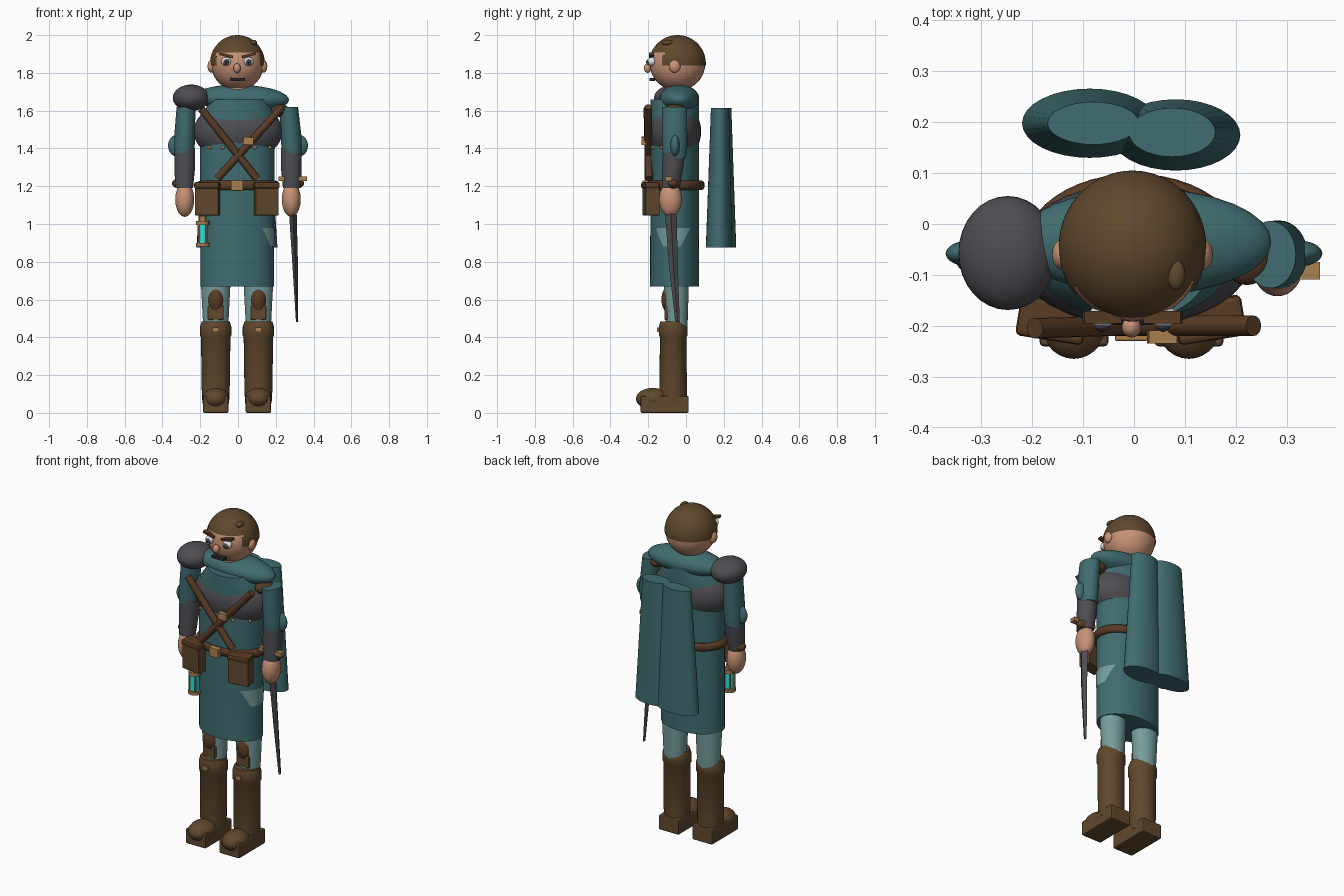
import bpy, bmesh
from math import sin, cos, pi, radians
from mathutils import Vector

old = bpy.data.objects.get("Cube")
if old:
    bpy.data.objects.remove(old, do_unlink=True)


def colour(name, r, g, b):
    m = bpy.data.materials.new(name)
    m.use_nodes = True
    m.diffuse_color = (r, g, b, 1)
    m.node_tree.nodes["Principled BSDF"].inputs["Base Color"].default_value = (r, g, b, 1)
    return m


teal = colour("teal cloth", 0.05, 0.15, 0.16)
pale = colour("pale teal cloth", 0.18, 0.34, 0.33)
grey = colour("dark grey", 0.075, 0.073, 0.085)
leather = colour("brown leather", 0.115, 0.064, 0.026)
hide = colour("strap brown", 0.10, 0.045, 0.018)
skin = colour("skin", 0.58, 0.29, 0.18)
brass = colour("brass", 0.40, 0.22, 0.08)
glow = colour("cyan glow", 0.03, 0.75, 0.72)
white = colour("eye white", 0.75, 0.77, 0.80)
black = colour("near black", 0.02, 0.02, 0.025)


def finish(ob, name, mat, smooth=True):
    ob.name = name
    ob.data.materials.append(mat)
    if smooth:
        bpy.ops.object.select_all(action='DESELECT')
        ob.select_set(True)
        bpy.context.view_layer.objects.active = ob
        bpy.ops.object.shade_smooth_by_angle(angle=radians(40))
    return ob


def from_bmesh(bm, name, mat):
    me = bpy.data.meshes.new(name)
    bm.to_mesh(me)
    bm.free()
    ob = bpy.data.objects.new(name, me)
    bpy.context.collection.objects.link(ob)
    return finish(ob, name, mat)


def ball(name, loc, radii, mat, tilt=0):
    bpy.ops.mesh.primitive_uv_sphere_add(segments=32, ring_count=20, location=loc,
                                         rotation=(0, tilt, 0))
    ob = bpy.context.object
    ob.scale = radii
    return finish(ob, name, mat)


def box(name, loc, size, mat, rot=(0, 0, 0), bevel=0.0):
    bpy.ops.mesh.primitive_cube_add(size=1, location=loc, rotation=rot)
    ob = bpy.context.object
    ob.scale = size
    if bevel:
        bpy.ops.object.transform_apply(location=False, rotation=False, scale=True)
        mod = ob.modifiers.new("soft edges", 'BEVEL')
        mod.width, mod.segments = bevel, 2
    return finish(ob, name, mat, False)


def rod(name, a, b, r1, r2, mat, sides=16):
    a, b = Vector(a), Vector(b)
    bpy.ops.mesh.primitive_cone_add(vertices=sides, radius1=r1, radius2=r2,
                                    depth=(b - a).length, location=(a + b) / 2)
    ob = bpy.context.object
    ob.rotation_euler = (b - a).to_track_quat('Z', 'Y').to_euler()
    return finish(ob, name, mat)


def loft(name, rings, mat, sides=32):
    """Skin of stacked level ellipses, each (x, y, z, x radius, y radius)."""
    bm = bmesh.new()
    loops = [[bm.verts.new((x + rx * cos(2 * pi * i / sides), y + ry * sin(2 * pi * i / sides), z))
              for i in range(sides)] for x, y, z, rx, ry in rings]
    for low, high in zip(loops, loops[1:]):
        for i in range(sides):
            j = (i + 1) % sides
            bm.faces.new((low[i], low[j], high[j], high[i]))
    bm.faces.new(loops[0])
    bm.faces.new(loops[-1])
    bmesh.ops.recalc_face_normals(bm, faces=bm.faces)
    return from_bmesh(bm, name, mat)


# Robe, chest armour and shoulder mantle
loft("robe", [(-.004, -.06, .67, .195, .13), (-.004, -.06, 1.4, .197, .128),
              (0, -.06, 1.58, .195, .13), (.01, -.06, 1.66, .145, .128)], teal, 48)
ball("chest_armour", (0, -.06, 1.49), (.235, .14, .16), grey)
ball("mantle", (.02, -.035, 1.665), (.25, .105, .072), teal, radians(2))
rod("neck", (0, -.045, 1.62), (0, -.045, 1.76), .07, .07, skin)
ball("shoulder_strap", (.222, -.06, 1.6), (.05, .06, .035), hide)
for x in (-.15, -.08, .09, .17):
    ball("chest_rivet", (x, -.06 - .13 * (1 - (x / .2) ** 2) ** .5, 1.405), (.009, .009, .009), brass)

# Pale patch curved round the left hip
bm = bmesh.new()
rows = []
for t in (0, .5, 1):
    a0, a1 = radians(-27 - 22 * t), radians(14 + 24 * t)
    rows.append([bm.verts.new((-.004 + .199 * cos(a), -.06 + .134 * sin(a), .88 + .1 * t))
                 for a in [a0 + (a1 - a0) * k / 12 for k in range(13)]])
for low, high in zip(rows, rows[1:]):
    for k in range(12):
        bm.faces.new((low[k], low[k + 1], high[k + 1], high[k]))
from_bmesh(bm, "hip_patch", pale)

# Head, with the hair as a shell open over the face
ball("head", (-.003, -.045, 1.85), (.14, .147, .145), skin)
bm = bmesh.new()
bmesh.ops.create_uvsphere(bm, u_segments=64, v_segments=48, radius=1)
for v in bm.verts:
    v.co = (v.co.x * .145 - .003, v.co.y * .15 - .045, v.co.z * .15 + 1.85)
bare = []
for f in bm.faces:
    c = f.calc_center_median()
    hairline = 1.905 if c.y < -.08 and abs(c.x) < .115 else 1.84
    if c.z < hairline:
        bare.append(f)
bmesh.ops.delete(bm, geom=bare, context='FACES')
from_bmesh(bm, "hair", leather)
ball("hair_tuft", (.083, -.1, 1.96), (.018, .03, .015), leather)
ball("nose", (-.005, -.203, 1.825), (.019, .02, .025), skin)
box("mouth", (-.003, -.178, 1.765), (.08, .03, .016), black)
for side in (-1, 1):
    x = .06 * side - .003
    ball("eye", (x, -.181, 1.86), (.026, .023, .023), white)
    ball("iris", (x, -.199, 1.857), (.015, .011, .016), grey)
    ball("pupil", (x, -.207, 1.857), (.007, .005, .008), black)
    box("eyebrow", (x, -.183, 1.893), (.075, .025, .014), hide, (0, radians(-14) * side, 0))
    ball("ear", (.138 * side - .003, -.06, 1.835), (.02, .03, .034), skin)

# Arms
for side in (-1, 1):
    top = .268 if side > 0 else .275
    loft("sleeve", [(side * .285, -.06, 1.35, .05, .06), (side * .285, -.06, 1.42, .056, .067),
                    (side * top, -.06, 1.62, .05, .066)], teal)
    ball("elbow_puff", (side * .325, -.058, 1.415), (.045, .025, .057), teal)
    loft("forearm", [(side * .285, -.08, 1.19, .047, .047), (side * .282, -.07, 1.3, .055, .056),
                     (side * .282, -.062, 1.4, .055, .06)], grey)
    ball("hand", (side * .282, -.082, 1.13), (.05, .06, .092), skin)
    ball("wrist_strap", (side * .295, -.07, 1.215), (.055, .035, .03), hide)
ball("shoulder_guard", (-.248, -.057, 1.668), (.097, .112, .07), grey)

# Belt, buckle and pouches
bpy.ops.mesh.primitive_torus_add(major_radius=1, minor_radius=.1, major_segments=48,
                                 minor_segments=12, location=(0, -.055, 1.205))
belt = bpy.context.object
for v in belt.data.vertices:
    v.co = (v.co.x * .2, v.co.y * .14, v.co.z * .24)
finish(belt, "belt", hide)
box("belt_buckle", (-.005, -.215, 1.203), (.065, .03, .055), brass, bevel=.004)
for side in (-1, 1):
    x = side * .155 - .006
    turn = (0, 0, radians(9) * side)
    box("pouch", (x, -.185, 1.12), (.125, .075, .15), leather, turn, .006)
    box("pouch_flap", (x, -.189, 1.205), (.135, .08, .035), hide, turn, .01)

# Crossed chest straps with buckles
rod("chest_strap_a", (-.195, -.205, 1.61), (.1, -.195, 1.24), .02, .02, hide)
rod("chest_strap_b", (.235, -.2, 1.62), (-.11, -.2, 1.24), .02, .02, hide)
box("strap_buckle", (.055, -.222, 1.44), (.055, .025, .04), brass, (0, radians(5), 0))

# Lantern
lx, ly = -.187, -.15
rod("lantern_glass", (lx, ly, .895), (lx, ly, 1.0), .026, .026, glow)
for z, h, r in ((.88, .02, .036), (.995, .022, .035), (1.017, .025, .018)):
    rod("lantern_cap", (lx, ly, z), (lx, ly, z + h), r, r, brass)
for k in range(4):
    a = pi / 4 + k * pi / 2
    px, py = lx + .03 * cos(a), ly + .03 * sin(a)
    rod("lantern_post", (px, py, .89), (px, py, 1.0), .005, .005, brass, 8)

# Sword
box("sword_guard", (.29, -.092, 1.24), (.15, .034, .024), brass)
rod("sword_grip", (.283, -.09, 1.08), (.287, -.09, 1.27), .018, .018, hide)
loft("sword_blade", [(.313, -.045, .48, .006, .012), (.302, -.068, .8, .015, .024),
                     (.289, -.082, 1.09, .021, .032)], grey, 4)

# Bundled cloak hanging behind
loft("cloak_right", [(-.087, .198, .875, .133, .068), (-.08, .198, 1.615, .09, .042)], teal)
loft("cloak_left", [(.082, .175, .875, .127, .07), (.075, .18, 1.615, .085, .048)], teal)

# Legs and boots
for side in (-1, 1):
    x = .113 * side - .005
    loft("trouser_leg", [(x, -.05, .45, .066, .058), (x, -.052, .72, .08, .068)], pale)
    ball("knee_pad", (x, -.085, .6), (.045, .045, .075), hide)
    box("knee_band", (x, -.1, .53), (.085, .03, .075), leather, bevel=.008)
    loft("boot", [(x, -.065, .05, .07, .068), (x, -.068, .12, .074, .073),
                  (x, -.068, .4, .078, .07), (x, -.068, .41, .083, .076),
                  (x, -.068, .455, .083, .076), (x, -.068, .485, .074, .068)], leather)
    box("boot_buckle", (x, -.146, .44), (.035, .016, .025), brass)
    box("boot_sole", (x, -.113, .045), (.135, .255, .09), leather, bevel=.008)
    ball("boot_toe", (x, -.175, .075), (.072, .09, .057), leather)
